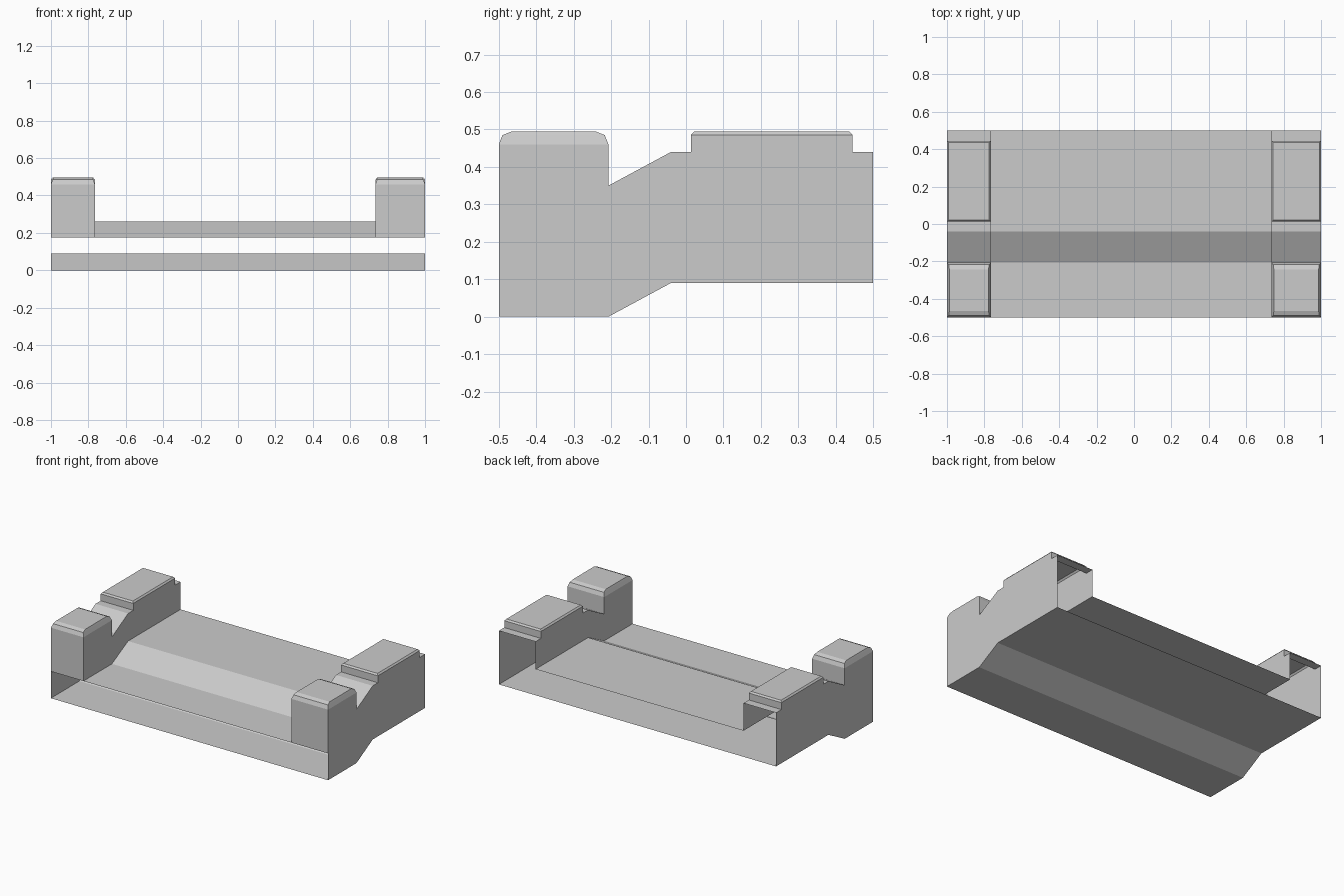
import bpy, bmesh

if "Cube" in bpy.data.objects:
    bpy.data.objects.remove(bpy.data.objects["Cube"])


def finish(name, bm, recalc=True):
    bmesh.ops.remove_doubles(bm, verts=bm.verts, dist=0.0005)
    if recalc:
        bmesh.ops.recalc_face_normals(bm, faces=bm.faces)
    me = bpy.data.meshes.new(name)
    bm.to_mesh(me)
    bm.free()
    ob = bpy.data.objects.new(name, me)
    bpy.context.collection.objects.link(ob)
    return ob


def face(bm, pts):
    return bm.faces.new([bm.verts.new(p) for p in pts])


def strip(bm, profile, x0, x1, up=True):
    """Sheet made by stretching a (y, z) profile across x."""
    for (ya, za), (yb, zb) in zip(profile, profile[1:]):
        pts = [(x0, ya, za), (x1, ya, za), (x1, yb, zb), (x0, yb, zb)]
        face(bm, pts if up else pts[::-1])


def wall(bm, profile, x):
    face(bm, [(x, y, z) for y, z in profile])


def lid(bm, x0, x1, y0, y1, rings):
    """Chamfered lid from stacked rectangles: (x inset, y inset, z)."""
    loops = []
    for dx, dy, z in rings:
        loops.append([(x0 + dx, y0 + dy, z), (x1 - dx, y0 + dy, z),
                      (x1 - dx, y1 - dy, z), (x0 + dx, y1 - dy, z)])
    for a, b in zip(loops, loops[1:]):
        for i in range(4):
            j = (i + 1) % 4
            face(bm, [a[i], a[j], b[j], b[i]])
    face(bm, loops[-1])


KNEE, BEND = -0.207, -0.04
FLOOR = [(-0.5, 0.175), (KNEE, 0.175), (BEND, 0.26), (0.5, 0.26)]
UNDER = [(-0.5, 0.0), (KNEE, 0.0), (BEND, 0.09), (0.5, 0.09)]

# Deck and underside: open sheets stepping up toward the back
bm = bmesh.new()
strip(bm, FLOOR, -0.765, 0.735)
finish("deck_floor", bm, recalc=False)
bm = bmesh.new()
strip(bm, UNDER, -1, 1, up=False)
finish("deck_underside", bm, recalc=False)

# Hollow side curbs: end post, sloped rail and raised cap
POST = (-0.5, KNEE)
CAP = (0.013, 0.445)
FRONT = [(-0.5, 0.175), (-0.5, 0.46)]
RAIL = [(KNEE, 0.46), (KNEE, 0.35), (BEND, 0.44), (CAP[0], 0.44), (CAP[0], 0.485)]
BACK = [(CAP[1], 0.485), (CAP[1], 0.44), (0.5, 0.44)]


def curb(name, x_out, x_in):
    bm = bmesh.new()
    x0, x1 = sorted((x_out, x_in))
    for part in (FRONT, RAIL, BACK):
        strip(bm, part, x0, x1)
    top = FRONT[1:] + RAIL + BACK
    wall(bm, top + UNDER[::-1], x_out)
    wall(bm, top + FLOOR[::-1], x_in)
    lid(bm, x0, x1, *POST, [(0, 0, 0.46), (0.009, 0.01, 0.485), (0.013, 0.035, 0.495)])
    lid(bm, x0, x1, *CAP, [(0, 0, 0.485), (0.009, 0.009, 0.495)])
    finish(name, bm)


curb("left_curb", -1, -0.765)
curb("right_curb", 1, 0.735)
